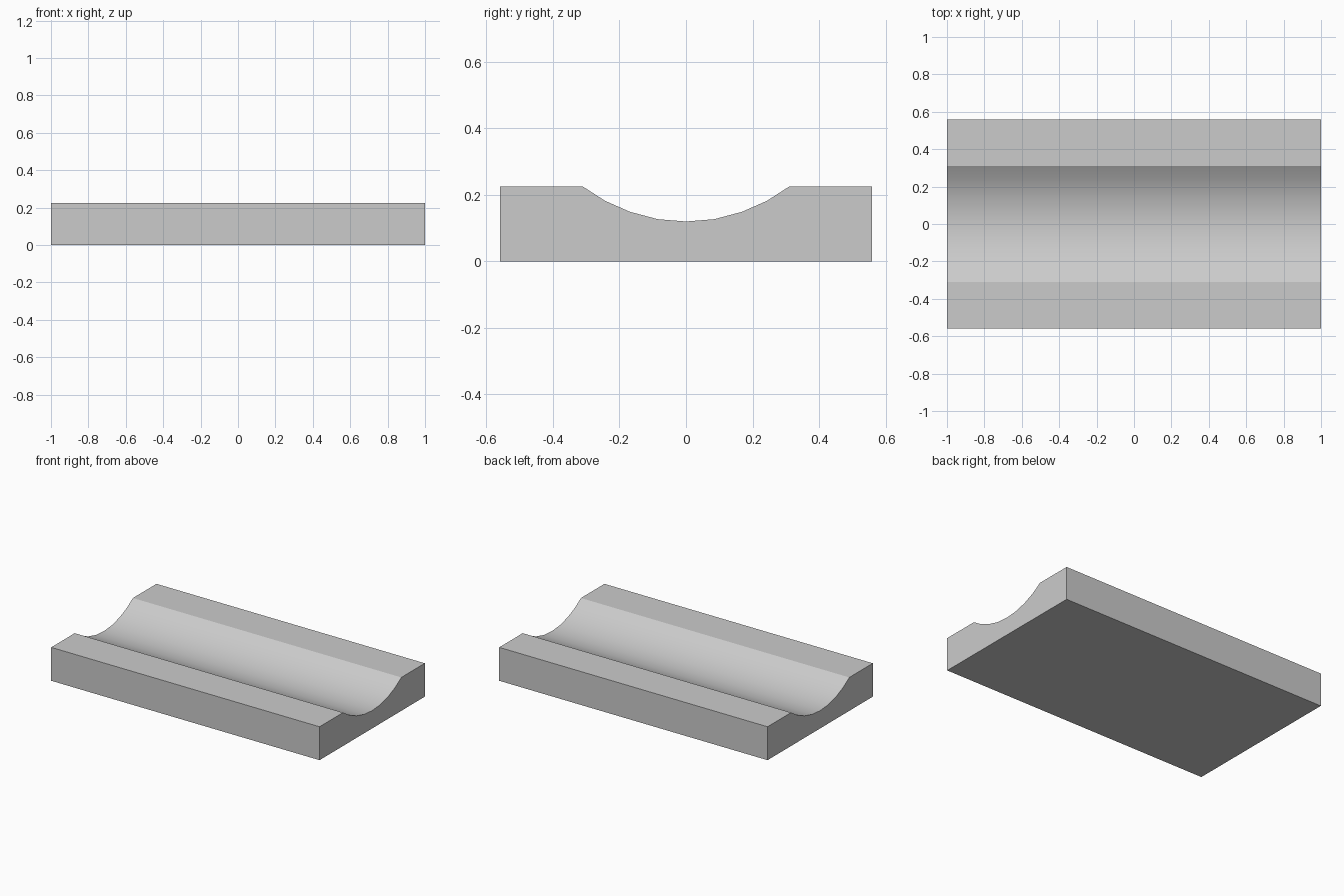
import bpy
import bmesh

cube = bpy.data.objects.get("Cube")
if cube:
    bpy.data.objects.remove(cube, do_unlink=True)

# Overall size of the block
HALF_LENGTH, HALF_WIDTH, HEIGHT = 1.0, 0.56, 0.225

# Half of the rounded trough, from its bottom to its rim
trough = [(0, 0.12), (0.085, 0.127), (0.168, 0.149), (0.243, 0.182), (0.31, HEIGHT)]

# Mirrored cross-section in y and z
half = trough + [(HALF_WIDTH, HEIGHT), (HALF_WIDTH, 0)]
profile = half + [(-y, z) for y, z in reversed(half[1:])]

# Extrude the section along x
bm = bmesh.new()
end = bm.faces.new([bm.verts.new((-HALF_LENGTH, y, z)) for y, z in profile])
swept = bmesh.ops.extrude_face_region(bm, geom=[end])["geom"]
bmesh.ops.translate(bm, vec=(2 * HALF_LENGTH, 0, 0),
                    verts=[v for v in swept if isinstance(v, bmesh.types.BMVert)])
bmesh.ops.recalc_face_normals(bm, faces=bm.faces)

mesh = bpy.data.meshes.new("grooved_block")
bm.to_mesh(mesh)
bm.free()
block = bpy.data.objects.new("grooved_block", mesh)
bpy.context.collection.objects.link(block)

# Plain light grey
grey = bpy.data.materials.new("light_grey")
grey.use_nodes = True
colour = (0.6, 0.6, 0.6, 1)
grey.diffuse_color = colour
grey.node_tree.nodes["Principled BSDF"].inputs["Base Color"].default_value = colour
mesh.materials.append(grey)

# Smooth trough with crisp rims
bpy.ops.object.select_all(action="DESELECT")
block.select_set(True)
bpy.context.view_layer.objects.active = block
bpy.ops.object.shade_smooth_by_angle(angle=0.4)
